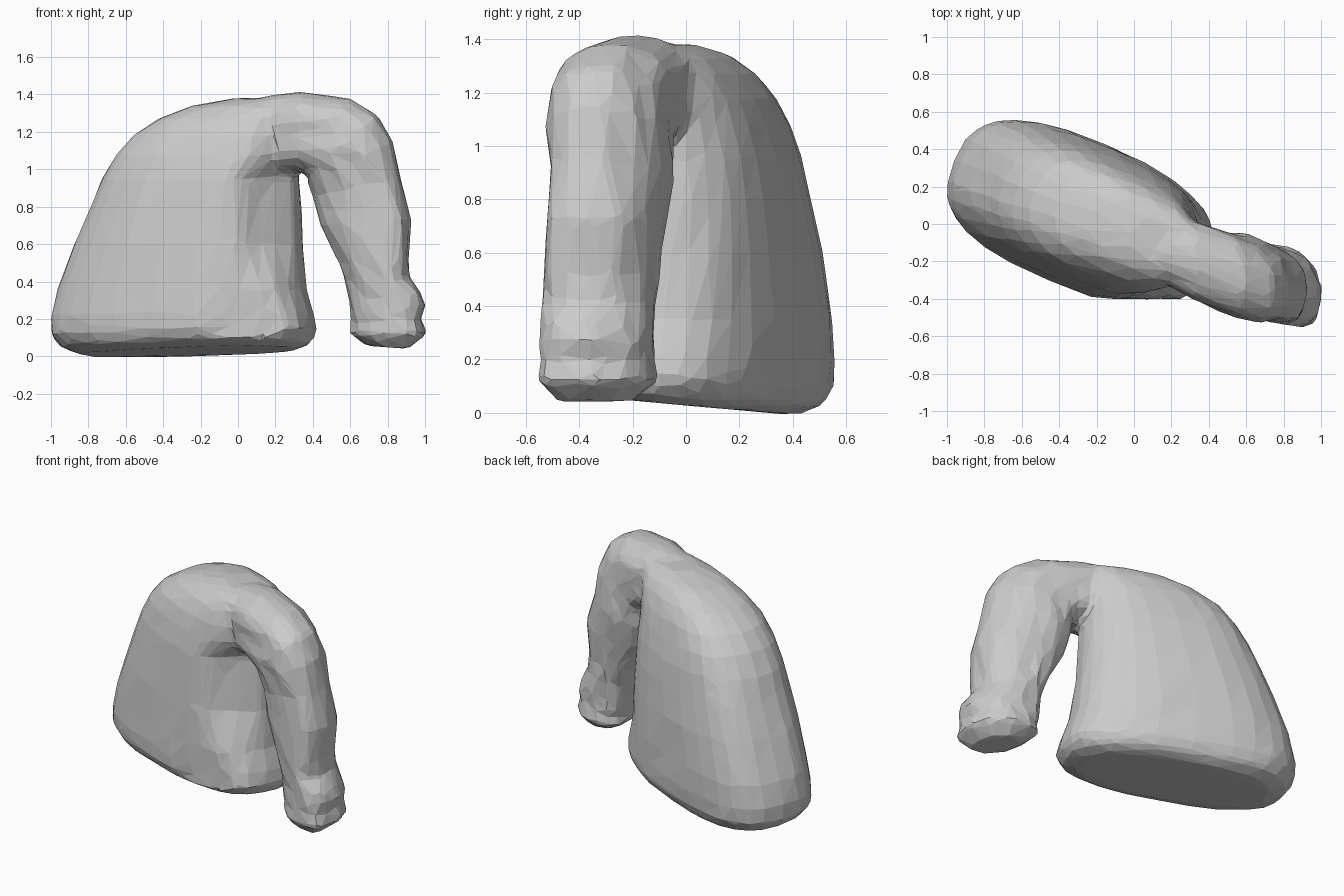
import bpy, bmesh, math, random

random.seed(4)
ANG = math.radians(-23)
C, S = math.cos(ANG), math.sin(ANG)
N = 28


def super_point(i, power):
    a = 2 * math.pi * i / N
    c, s = math.cos(a), math.sin(a)
    return (math.copysign(abs(c) ** power, c), math.copysign(abs(s) ** power, s))


def loft(bm, rings):
    """Skin a closed tube through rings of points."""
    rows = [[bm.verts.new(p) for p in r] for r in rings]
    for a, b in zip(rows, rows[1:]):
        for i in range(N):
            j = (i + 1) % N
            bm.faces.new((a[i], a[j], b[j], b[i]))
    bm.faces.new(rows[0])
    bm.faces.new(rows[-1])


# Torso: slanted oval sections (z, u min, u max, v min, v max)
torso = [
    (-0.005, -0.86, 0.34, -0.33, 0.22),
    (0.03, -0.96, 0.41, -0.42, 0.29),
    (0.10, -1.02, 0.45, -0.455, 0.325),
    (0.20, -1.02, 0.43, -0.455, 0.33),
    (0.35, -0.985, 0.385, -0.445, 0.33),
    (0.60, -0.885, 0.36, -0.43, 0.32),
    (0.80, -0.795, 0.35, -0.41, 0.305),
    (0.95, -0.73, 0.34, -0.395, 0.285),
    (1.08, -0.65, 0.34, -0.37, 0.26),
    (1.18, -0.56, 0.35, -0.34, 0.235),
    (1.27, -0.42, 0.36, -0.29, 0.20),
    (1.34, -0.23, 0.38, -0.225, 0.15),
    (1.38, 0.00, 0.40, -0.14, 0.07),
]
rings = []
for z, u0, u1, v0, v1 in torso:
    ring = []
    for i in range(N):
        a, b = super_point(i, 0.74)
        u = (u0 + u1) / 2 + a * (u1 - u0) / 2
        v = (v0 + v1) / 2 + b * (v1 - v0) / 2
        # hollow under the arm
        if a > 0.5 and b < 0 and 0.5 < z < 1.0:
            u -= 0.10 * (a - 0.5) * 2 * min(1, -2 * b)
        y = max(-0.40, u * S + v * C)
        # underside slopes down toward the back
        tilt = 0.09 * max(0, 0.36 - y) * max(0, 1 - z / 0.4)
        k = 0.004
        ring.append((u * C - v * S + random.uniform(-k, k),
                     y + random.uniform(-k, k), z + tilt))
    rings.append(ring)
bm = bmesh.new()
loft(bm, rings)

# Sleeve: outer edge x z, inner edge x z, centre y, half depth
sleeve = [
    (0.02, 1.34, 0.02, 1.00, -0.12, 0.11),
    (0.17, 1.395, 0.20, 0.98, -0.15, 0.19),
    (0.33, 1.415, 0.30, 0.99, -0.19, 0.215),
    (0.59, 1.38, 0.35, 0.98, -0.25, 0.22),
    (0.74, 1.29, 0.37, 0.96, -0.28, 0.22),
    (0.82, 1.15, 0.38, 0.93, -0.285, 0.22),
    (0.865, 0.95, 0.40, 0.86, -0.28, 0.215),
    (0.925, 0.73, 0.44, 0.70, -0.30, 0.215),
    (0.91, 0.52, 0.54, 0.50, -0.32, 0.205),
    (0.92, 0.42, 0.58, 0.40, -0.325, 0.20),
    (0.98, 0.34, 0.59, 0.28, -0.33, 0.20),
    (1.01, 0.27, 0.595, 0.20, -0.33, 0.20),
    (0.985, 0.20, 0.61, 0.17, -0.33, 0.20),
    (1.01, 0.12, 0.595, 0.12, -0.335, 0.215),
    (0.91, 0.04, 0.69, 0.055, -0.34, 0.14),
]
rings = []
for ox, oz, ix, iz, cy, h in sleeve:
    ring = []
    for i in range(N):
        a, b = super_point(i, 0.85)
        x = (ox + ix) / 2 + a * (ox - ix) / 2
        z = (oz + iz) / 2 + a * (oz - iz) / 2
        y = cy + b * h - 0.3 * (x - (ox + ix) / 2)
        k = 0.012
        ring.append((x + random.uniform(-k, k), y + random.uniform(-k, k), z))
    rings.append(ring)
loft(bm, rings)
bmesh.ops.recalc_face_normals(bm, faces=bm.faces)
mesh = bpy.data.meshes.new("torso_and_sleeve")
bm.to_mesh(mesh)
bm.free()
body = bpy.data.objects.new("torso_and_sleeve", mesh)
bpy.context.collection.objects.link(body)

# Fuse both parts, then reduce to irregular flat facets
m = body.modifiers.new("fuse", 'REMESH')
m.mode = 'VOXEL'
m.voxel_size = 0.025
m = body.modifiers.new("soften", 'SMOOTH')
m.factor = 0.5
m.iterations = 3
m = body.modifiers.new("facets", 'DECIMATE')
m.ratio = 0.045
